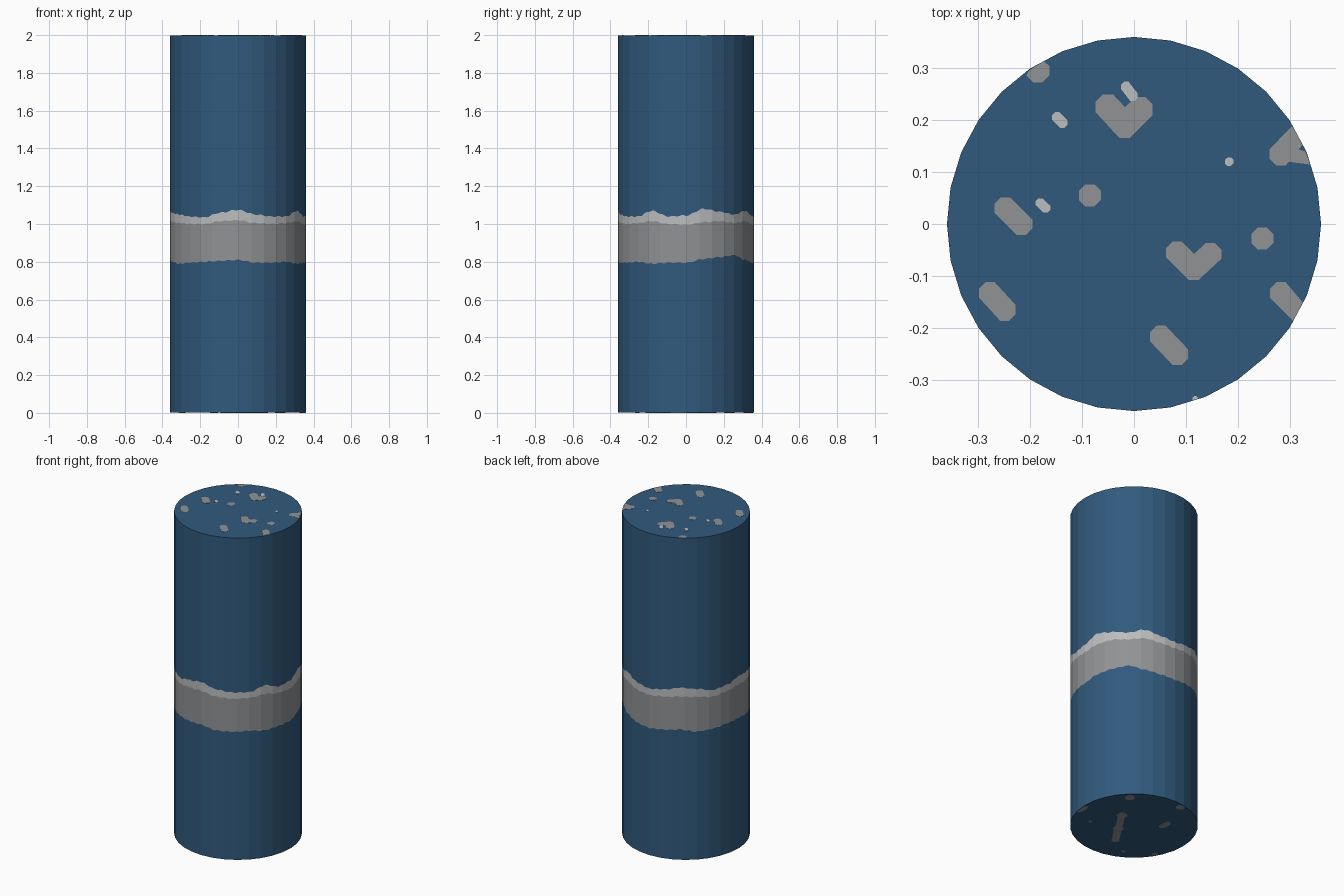
import bpy, bmesh, math
from mathutils import Vector

if "Cube" in bpy.data.objects:
    bpy.data.objects.remove(bpy.data.objects["Cube"])

R, SIDES, SUB, T = 0.36, 32, 6, 0.001


def material(name, col):
    m = bpy.data.materials.new(name)
    m.diffuse_color = (*col, 1)
    m.use_nodes = True
    m.node_tree.nodes["Principled BSDF"].inputs["Base Color"].default_value = m.diffuse_color
    return m


MATS = [material("blue", (0.031, 0.102, 0.205)),
        material("mid_grey", (0.28, 0.29, 0.30)),
        material("light_grey", (0.50, 0.51, 0.52))]


def finish(bm, name, mats):
    bmesh.ops.recalc_face_normals(bm, faces=bm.faces)
    me = bpy.data.meshes.new(name)
    bm.to_mesh(me)
    bm.free()
    for m in mats:
        me.materials.append(m)
    ob = bpy.data.objects.new(name, me)
    bpy.context.collection.objects.link(ob)


# Wavy band edges, in hundredths, every 15 degrees counter-clockwise from +x
LOW = [79.5, 81.5, 82.5, 83.5, 81, 79.5, 79, 80, 81, 79.5, 80, 81,
       81, 80, 79, 79.5, 80, 80.5, 81, 79.5, 79.5, 80, 79, 79.5]
MID = [99.5, 101, 101.5, 100.5, 101.5, 100, 99.5, 100.5, 101.5, 101, 100, 101,
       102, 101, 100.5, 100, 100, 101.5, 102, 100.5, 100, 100.5, 101.5, 100]
HIGH = [104.5, 108, 106.5, 105, 107, 104.5, 103.5, 105, 107, 106, 104, 105,
        107, 106, 105, 104, 103.5, 106, 107.5, 105, 104, 104, 107, 104]


def edge_z(table, a, phase):
    f = math.degrees(a) / 15
    i = int(f)
    t = f - i
    t = t * t * (3 - 2 * t)
    z = table[i % 24] * (1 - t) + table[(i + 1) % 24] * t
    return z / 100 + 0.003 * math.sin(43 * a + phase)


# Column body, coloured by height band
bm = bmesh.new()
columns = []
for i in range(SIDES):
    p, q = [Vector((R * math.cos(k * math.tau / SIDES), R * math.sin(k * math.tau / SIDES), 0))
            for k in (i, i + 1)]
    for s in range(SUB):
        c = p.lerp(q, s / SUB)
        a = math.atan2(c.y, c.x) % math.tau
        zs = [T, edge_z(LOW, a, 0), edge_z(MID, a, 2), edge_z(HIGH, a, 4), 2 - T]
        columns.append([bm.verts.new((c.x, c.y, z)) for z in zs])
for i, c in enumerate(columns):
    d = columns[(i + 1) % len(columns)]
    for k, mat in enumerate((0, 1, 2, 0)):
        bm.faces.new((c[k], d[k], d[k + 1], c[k + 1])).material_index = mat
bm.faces.new([c[0] for c in columns])
bm.faces.new([c[-1] for c in columns])
finish(bm, "column", MATS)


# Eight-sided patch stretched from a to b, kept inside the rim
def patch(bm, a, b, r, z0, z1, turn=None):
    a, b = Vector(a), Vector(b)
    pts = []
    for k in range(8):
        d = Vector((math.cos((k + .5) * math.pi / 4), math.sin((k + .5) * math.pi / 4)))
        p = (b if d.dot(b - a) > 0 else a) + d * r
        if p.length > R * 0.994:
            p = p * (R * 0.994 / p.length)
        pts.append(p)
    lo, hi = [[bm.verts.new((p.x, p.y, z)) for p in pts] for z in (z0, z1)]
    bm.faces.new(lo)
    bm.faces.new(hi)
    for k in range(8):
        n = (k + 1) % 8
        bm.faces.new((lo[k], lo[n], hi[n], hi[k]))


def patches(name, items, z0, z1, mat):
    bm = bmesh.new()
    for x1, y1, x2, y2, r in items:
        patch(bm, (x1, y1), (x2, y2), r, z0, z1)
    finish(bm, name, [mat])


# Grey patches on the top
patches("top_patches", [
    (-.185, .295, -.185, .295, .024),
    (-.05, .225, -.018, .19, .026), (-.018, .19, .012, .22, .026),
    (.283, .135, .32, .17, .024), (.30, .135, .335, .13, .016),
    (-.085, .055, -.085, .055, .023), (-.247, .03, -.217, 0, .023),
    (.247, -.028, .247, -.028, .023),
    (.083, -.055, .115, -.087, .023), (.115, -.087, .147, -.058, .023),
    (-.277, -.133, -.249, -.165, .023), (.052, -.217, .083, -.25, .023),
    (.283, -.133, .315, -.165, .023)], 2 - 2 * T, 2, MATS[1])

# Small pale flecks on the top
patches("top_flecks", [
    (-.015, .264, -.003, .247, .011), (-.148, .205, -.138, .195, .011),
    (.183, .12, .183, .12, .009), (-.18, .04, -.17, .031, .010),
    (.118, -.337, .118, -.337, .006)], 2 - 2 * T, 2 + T / 2, MATS[2])


# Grey patches on the underside, laid out along the diagonals
def diagonal(u1, v1, u2, v2, r):
    h = math.sqrt(.5)
    return ((v1 - u1) * h, (v1 + u1) * h, (v2 - u2) * h, (v2 + u2) * h, r)


patches("base_patches", [diagonal(*d) for d in (
    (-.056, .125, -.056, .125, .033), (-.06, .11, -.09, -.02, .022),
    (-.09, -.02, -.09, -.02, .032), (-.09, -.02, -.12, -.15, .024),
    (.005, .32, .005, .32, .03), (.28, .186, .28, .186, .028),
    (.16, -.02, .19, .01, .022), (-.24, .07, -.24, .07, .012),
    (-.26, .23, -.29, .2, .022), (-.085, -.28, -.085, -.28, .012),
    (.09, -.33, .09, -.33, .02))], 0, 2 * T, MATS[1])
